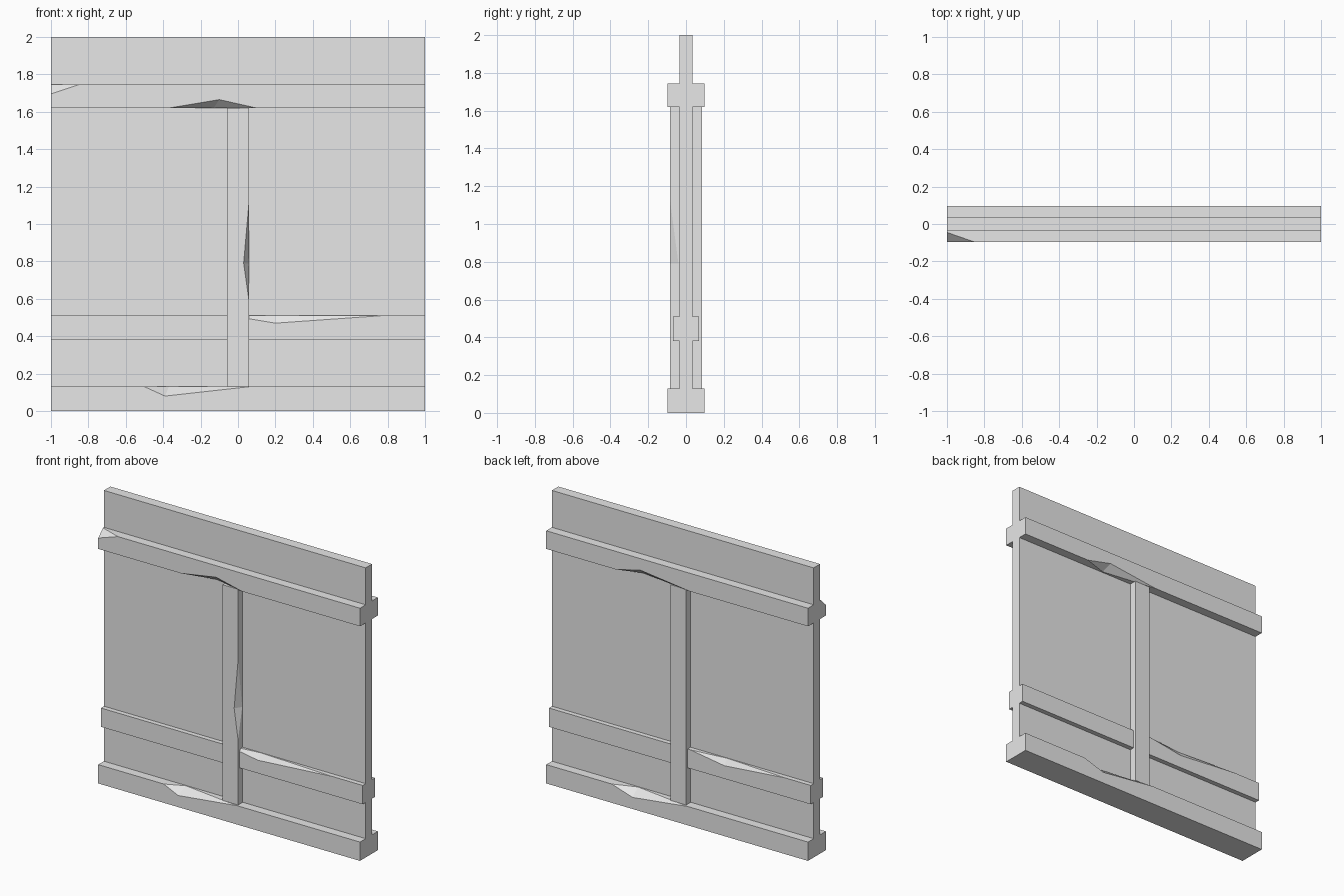
import bpy, bmesh
from mathutils import Vector

if "Cube" in bpy.data.objects:
    bpy.data.objects.remove(bpy.data.objects["Cube"])

stone = bpy.data.materials.new("light grey")
stone.use_nodes = True
stone.diffuse_color = (0.8, 0.8, 0.8, 1)
stone.node_tree.nodes["Principled BSDF"].inputs["Base Color"].default_value = (0.8, 0.8, 0.8, 1)

FRONT, BACK = -1, 1


def make_object(name, bm):
    bmesh.ops.recalc_face_normals(bm, faces=bm.faces)
    mesh = bpy.data.meshes.new(name)
    bm.to_mesh(mesh)
    bm.free()
    obj = bpy.data.objects.new(name, mesh)
    mesh.materials.append(stone)
    bpy.context.collection.objects.link(obj)
    return obj


def box(name, x, y, z):
    """Box from (min, max) ranges on each axis."""
    bm = bmesh.new()
    bmesh.ops.create_cube(bm, size=1)
    for v in bm.verts:
        v.co = [r[0] if c < 0 else r[1] for c, r in zip(v.co, (x, y, z))]
    return make_object(name, bm)


def chip(obj, start, end, face_a, face_b):
    """Break a wedge off the edge start-end, reaching one point on each adjoining face."""
    a, b, c, d = map(Vector, (start, end, face_a, face_b))
    t = max(0, min(1, (c - a).dot(b - a) / (b - a).length_squared))
    edge = a.lerp(b, t)
    outside = edge * 3 - c - d
    bm = bmesh.new()
    for p in (a, b, c + (c - d) * 0.5, d + (d - c) * 0.5, edge + outside):
        bm.verts.new(p)
    # the apex lies clear of the part, beyond the broken edge
    bm.verts.ensure_lookup_table()
    bm.verts[4].co = edge + (edge * 2 - c - d)
    bmesh.ops.convex_hull(bm, input=bm.verts)
    cutter = make_object(obj.name + "_chip_cutter", bm)
    cutter.hide_render = True
    cutter.hide_set(True)
    mod = obj.modifiers.new("chip", "BOOLEAN")
    mod.operation, mod.solver, mod.object = "DIFFERENCE", "EXACT", cutter
    bpy.context.view_layer.objects.active = obj
    bpy.ops.object.modifier_apply(modifier=mod.name)
    bpy.data.objects.remove(cutter)


def rail_chip(rail, side, depth, z, x, drop, reach):
    """Chip a rail's long edge; x = start, face point, ledge point, end seen from that side."""
    y = side * depth
    x0, xc, xd, x1 = (-side * v for v in x)
    chip(rail, (x0, y, z), (x1, y, z), (xc, y, z + drop), (xd, y - side * reach, z))


# Wall panel and the mouldings that wrap both of its sides
box("wall_panel", (-1, 1), (-0.035, 0.035), (0, 2))
RAIL, MID, POST = 0.097, 0.068, 0.085
base_rail = box("base_rail", (-1, 1), (-RAIL, RAIL), (0, 0.13))
middle_rail = box("middle_rail", (-1, 1), (-MID, MID), (0.38, 0.51))
top_rail = box("top_rail", (-1, 1), (-RAIL, RAIL), (1.62, 1.745))
post = box("center_post", (-0.06, 0.06), (-POST, POST), (0.13, 1.62))

# Chips along the rails, front and back
rail_chip(top_rail, FRONT, RAIL, 1.62, (-0.37, -0.1, -0.13, 0.1), 0.045, 0.055)
rail_chip(top_rail, BACK, RAIL, 1.62, (-0.47, -0.28, -0.3, 0.1), 0.045, 0.055)
rail_chip(middle_rail, FRONT, MID, 0.51, (-0.04, 0.2, 0.2, 0.77), -0.04, 0.03)
rail_chip(middle_rail, BACK, MID, 0.51, (0.08, 0.34, 0.34, 0.8), -0.04, 0.03)
rail_chip(base_rail, FRONT, RAIL, 0.13, (-0.5, -0.39, -0.37, 0.06), -0.05, 0.058)
rail_chip(base_rail, BACK, RAIL, 0.13, (-0.5, -0.34, -0.34, 0.08), -0.05, 0.058)

# Broken corner of the top rail
chip(top_rail, (-0.85, -RAIL, 1.745), (-1.15, -RAIL, 1.745),
     (-1, -RAIL, 1.695), (-1, -0.045, 1.745))

# Chip on the post's front edge
chip(post, (0.06, -POST, 0.58), (0.06, -POST, 1.13),
     (0.03, -POST, 0.79), (0.06, -0.04, 0.79))
